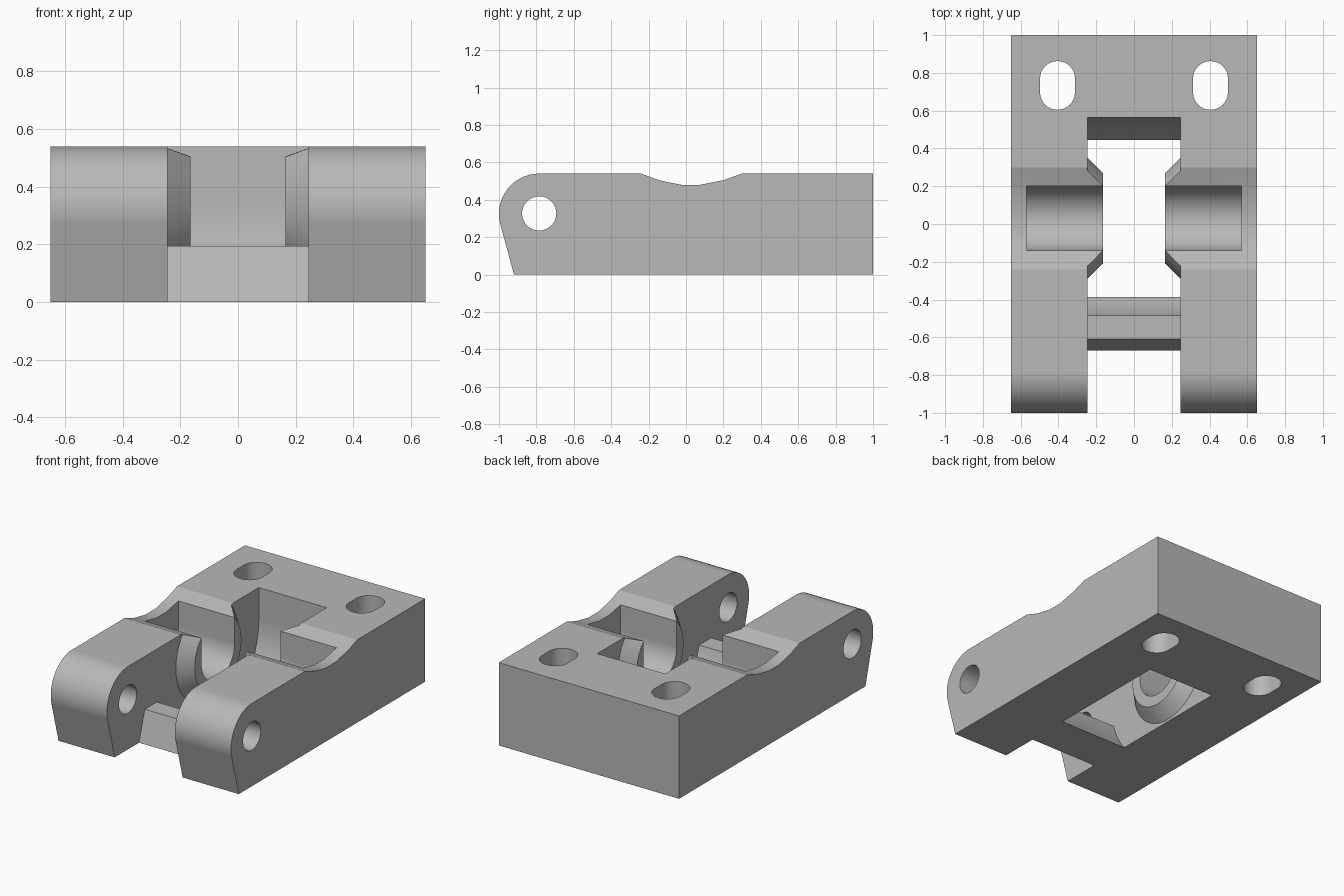
import bpy
import bmesh
from math import sin, cos, atan2, radians, hypot
from mathutils import Matrix

if "Cube" in bpy.data.objects:
    bpy.data.objects.remove(bpy.data.objects["Cube"])

AXLE_Y, AXLE_Z = 0.03, 0.335
HINGE_Y, HINGE_Z = -0.785, 0.325

grey = bpy.data.materials.new("plain_grey")
grey.use_nodes = True
grey.diffuse_color = (0.48, 0.48, 0.48, 1)
grey.node_tree.nodes["Principled BSDF"].inputs["Base Color"].default_value = grey.diffuse_color


def arc(cy, cz, r, start, end, steps=16):
    angles = [radians(start + (end - start) * i / steps) for i in range(steps + 1)]
    return [(cy + r * cos(a), cz + r * sin(a)) for a in angles]


def make_object(name, bm):
    bmesh.ops.recalc_face_normals(bm, faces=bm.faces)
    mesh = bpy.data.meshes.new(name)
    bm.to_mesh(mesh)
    bm.free()
    mesh.materials.append(grey)
    obj = bpy.data.objects.new(name, mesh)
    bpy.context.collection.objects.link(obj)
    return obj


def prism(name, points, low, high, axis="x"):
    """Extrude a (y, z) outline along x, or an (x, y) outline along z."""
    bm = bmesh.new()
    place = (lambda p: (low, *p)) if axis == "x" else (lambda p: (*p, low))
    face = bm.faces.new([bm.verts.new(place(p)) for p in points])
    step = (high - low, 0, 0) if axis == "x" else (0, 0, high - low)
    top = bmesh.ops.extrude_face_region(bm, geom=[face])["geom"]
    bmesh.ops.translate(bm, vec=step, verts=[v for v in top if isinstance(v, bmesh.types.BMVert)])
    return make_object(name, bm)


def combine(target, tool, operation):
    """Apply a boolean and discard the tool."""
    mod = target.modifiers.new(tool.name, "BOOLEAN")
    mod.object, mod.operation, mod.solver = tool, operation, "EXACT"
    bpy.context.view_layer.objects.active = target
    bpy.ops.object.modifier_apply(modifier=mod.name)
    bpy.data.objects.remove(tool)


# Oversized block, trimmed to the side profile later
block = [(-1.2, -0.1), (1.2, -0.1), (1.2, 0.8), (-1.2, 0.8)]
body = prism("hinge_bracket", block, -0.65, 0.65)

# Central opening: leaves the cross bar and rounded clearance for a wheel
R = 0.534
bar_angle = 360 + atan2(0.195 - AXLE_Z, -0.515) * 57.2958
gap = [(-1.3, -0.2), (-0.73, -0.2), (-0.61, 0.195)]
gap += arc(AXLE_Y, AXLE_Z, R, bar_angle, 222, 8)
gap += arc(AXLE_Y, AXLE_Z, R, 318, 360, 10)
gap += [(AXLE_Y + R, 0.9), (-1.3, 0.9)]
combine(body, prism("wheel_gap", gap, -0.245, 0.245), "DIFFERENCE")

# Conical bosses facing into the opening
for side in (-1, 1):
    bm = bmesh.new()
    turn = Matrix.Rotation(radians(-90 * side), 4, "Y")
    move = Matrix.Translation((side * 0.2125, AXLE_Y, AXLE_Z))
    bmesh.ops.create_cone(bm, cap_ends=True, segments=64, radius1=0.335,
                          radius2=0.24, depth=0.095, matrix=move @ turn)
    combine(body, make_object("axle_boss", bm), "UNION")

# Side profile: rounded hinge nose and shallow dip over the axle
profile = [(-0.92, 0), (1, 0), (1, 0.54), (0.3, 0.54), (0.2, 0.505), (0.075, 0.48),
           (-0.025, 0.48), (-0.14, 0.503), (-0.24, 0.54)]
profile += arc(HINGE_Y, HINGE_Z, 0.215, 90, 194)
combine(body, prism("side_profile", profile, -0.8, 0.8), "INTERSECT")

# Axle cradles and mounting slots on both sides
cradle = arc(AXLE_Y, AXLE_Z, 0.17, 180, 360, 24) + [(AXLE_Y + 0.17, 0.9), (AXLE_Y - 0.17, 0.9)]
slot = arc(0, 0.77, 0.0925, 0, 180) + arc(0, 0.697, 0.0925, 180, 360)
for side in (-1, 1):
    low, high = sorted((side * 0.1, side * 0.57))
    combine(body, prism("axle_cradle", cradle, low, high), "DIFFERENCE")
    outline = [(x + side * 0.405, y) for x, y in slot]
    combine(body, prism("mounting_slot", outline, -0.2, 0.8, "z"), "DIFFERENCE")

# Hinge pin hole through both arms
pin = arc(HINGE_Y, HINGE_Z + 0.002, 0.0915, 0, 348.75, 31)
combine(body, prism("pin_hole", pin, -0.8, 0.8), "DIFFERENCE")

# Smooth curved faces, keep machined edges sharp
bpy.ops.object.select_all(action="DESELECT")
body.select_set(True)
bpy.context.view_layer.objects.active = body
bpy.ops.object.shade_smooth_by_angle(angle=radians(15))
weighted = body.modifiers.new("even_shading", "WEIGHTED_NORMAL")
weighted.keep_sharp = True
